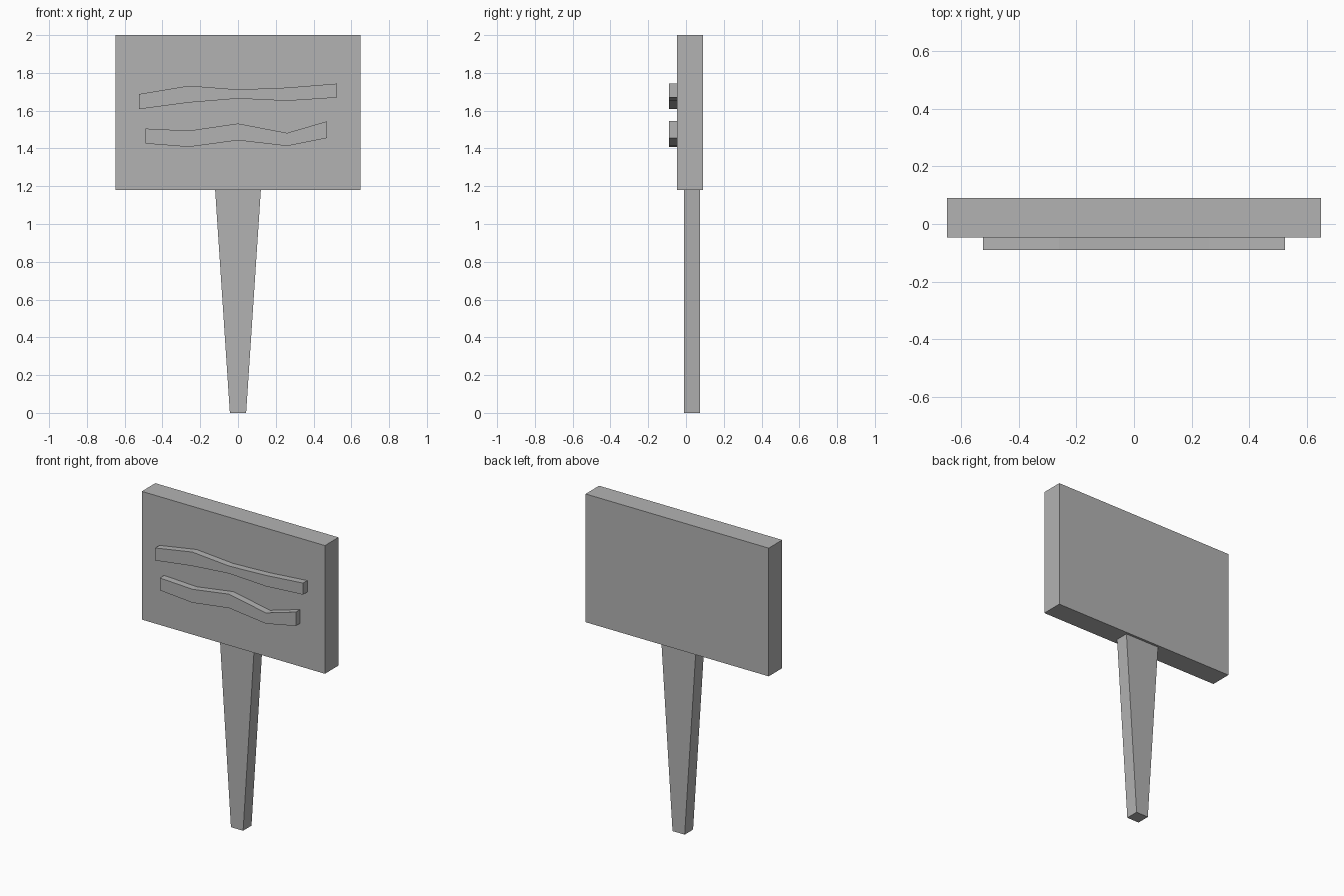
import bpy
import bmesh

cube = bpy.data.objects.get("Cube")
if cube:
    bpy.data.objects.remove(cube, do_unlink=True)

grey = bpy.data.materials.new("plain_grey")
grey.use_nodes = True
GREY = (0.45, 0.45, 0.45, 1)
grey.diffuse_color = GREY
grey.node_tree.nodes["Principled BSDF"].inputs["Base Color"].default_value = GREY


def extrude_profile(name, outline, front, back):
    """Solid from an x-z outline, running from y = front to y = back."""
    bm = bmesh.new()
    face = bm.faces.new([bm.verts.new((x, front, z)) for x, z in outline])
    result = bmesh.ops.extrude_face_region(bm, geom=[face])
    moved = [v for v in result["geom"] if isinstance(v, bmesh.types.BMVert)]
    bmesh.ops.translate(bm, verts=moved, vec=(0, back - front, 0))
    bmesh.ops.recalc_face_normals(bm, faces=bm.faces)
    mesh = bpy.data.meshes.new(name)
    bm.to_mesh(mesh)
    bm.free()
    mesh.materials.append(grey)
    obj = bpy.data.objects.new(name, mesh)
    bpy.context.collection.objects.link(obj)
    return obj


def wavy_strip(name, xs, tops, bottoms):
    """Raised carved line on the board front."""
    outline = list(zip(xs, bottoms)) + list(zip(xs, tops))[::-1]
    return extrude_profile(name, outline, -0.09, BOARD_FRONT)


BOARD_FRONT, BOARD_BACK = -0.047, 0.09
BOARD_BOTTOM, BOARD_TOP, HALF_WIDTH = 1.18, 2.0, 0.648

# Board
extrude_profile("sign_board", [(-HALF_WIDTH, BOARD_BOTTOM), (HALF_WIDTH, BOARD_BOTTOM),
                               (HALF_WIDTH, BOARD_TOP), (-HALF_WIDTH, BOARD_TOP)],
                BOARD_FRONT, BOARD_BACK)

# Tapered post
extrude_profile("post", [(-0.043, 0), (0.043, 0), (0.121, BOARD_BOTTOM), (-0.121, BOARD_BOTTOM)],
                -0.01, 0.075)

# Raised lines
wavy_strip("upper_line", (-0.523, -0.26, 0, 0.26, 0.523),
           (1.688, 1.732, 1.712, 1.722, 1.743), (1.608, 1.643, 1.664, 1.652, 1.669))
wavy_strip("lower_line", (-0.49, -0.26, 0, 0.26, 0.472),
           (1.505, 1.494, 1.532, 1.482, 1.544), (1.426, 1.408, 1.443, 1.413, 1.455))
